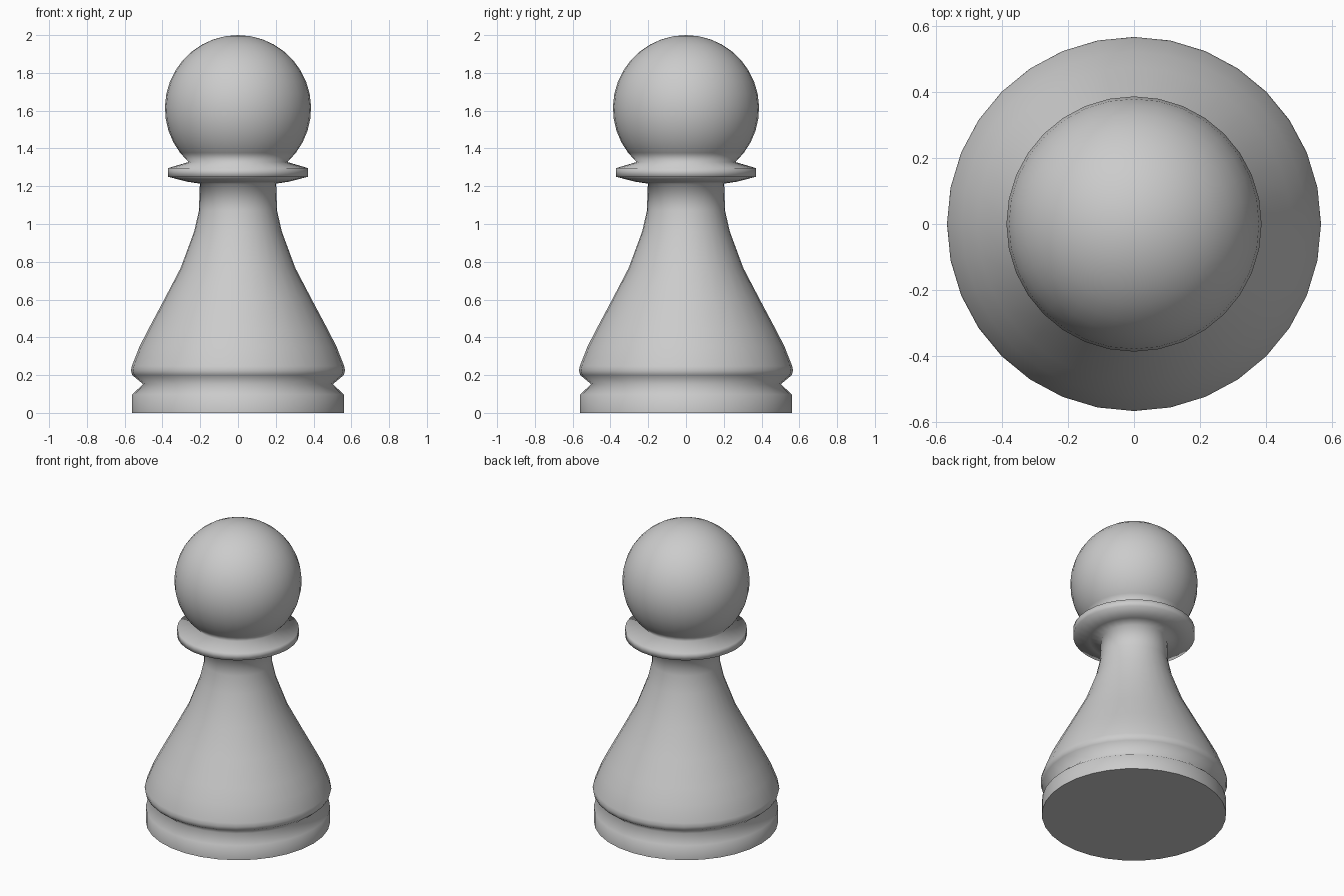
import bpy, bmesh
from math import pi, sin, cos, asin

if "Cube" in bpy.data.objects:
    bpy.data.objects.remove(bpy.data.objects["Cube"])

SEGMENTS = 32
HEAD_R, HEAD_Z = 0.387, 1.613


def lathe(name, profile):
    """Revolve (radius, z) points around z; both ends are closed."""
    bm = bmesh.new()
    rings = []
    for r, z in profile:
        rings.append([bm.verts.new((r * cos(2 * pi * i / SEGMENTS),
                                    r * sin(2 * pi * i / SEGMENTS), z))
                      for i in range(SEGMENTS)])
    for a, b in zip(rings, rings[1:]):
        for i in range(SEGMENTS):
            j = (i + 1) % SEGMENTS
            bm.faces.new((a[i], a[j], b[j], b[i])).smooth = True
    # flat underside, pole at the top
    bm.faces.new(rings[0][::-1]).smooth = False
    pole = bm.verts.new((0, 0, HEAD_Z + HEAD_R))
    for i in range(SEGMENTS):
        bm.faces.new((rings[-1][i], rings[-1][(i + 1) % SEGMENTS], pole)).smooth = True
    mesh = bpy.data.meshes.new(name)
    bm.to_mesh(mesh)
    bm.free()
    obj = bpy.data.objects.new(name, mesh)
    bpy.context.collection.objects.link(obj)
    return obj


# base with V-shaped groove
base = [(0.56, 0), (0.56, 0.098), (0.502, 0.152), (0.56, 0.2)]
# flared body narrowing to the neck
body = [(0.567, 0.225), (0.562, 0.248), (0.522, 0.35), (0.476, 0.44), (0.395, 0.592),
        (0.304, 0.766), (0.232, 0.96), (0.207, 1.07), (0.202, 1.214)]
# thin collar
collar = [(0.27, 1.224), (0.37, 1.25), (0.37, 1.296), (0.262, 1.328)]
# ball head, as an arc rising from the collar
start = asin((1.328 - HEAD_Z) / HEAD_R)
steps = 14
head = [(HEAD_R * cos(a), HEAD_Z + HEAD_R * sin(a))
        for a in (start + (pi / 2 - start) * k / steps for k in range(1, steps))]

lathe("pawn", base + body + collar + head)
